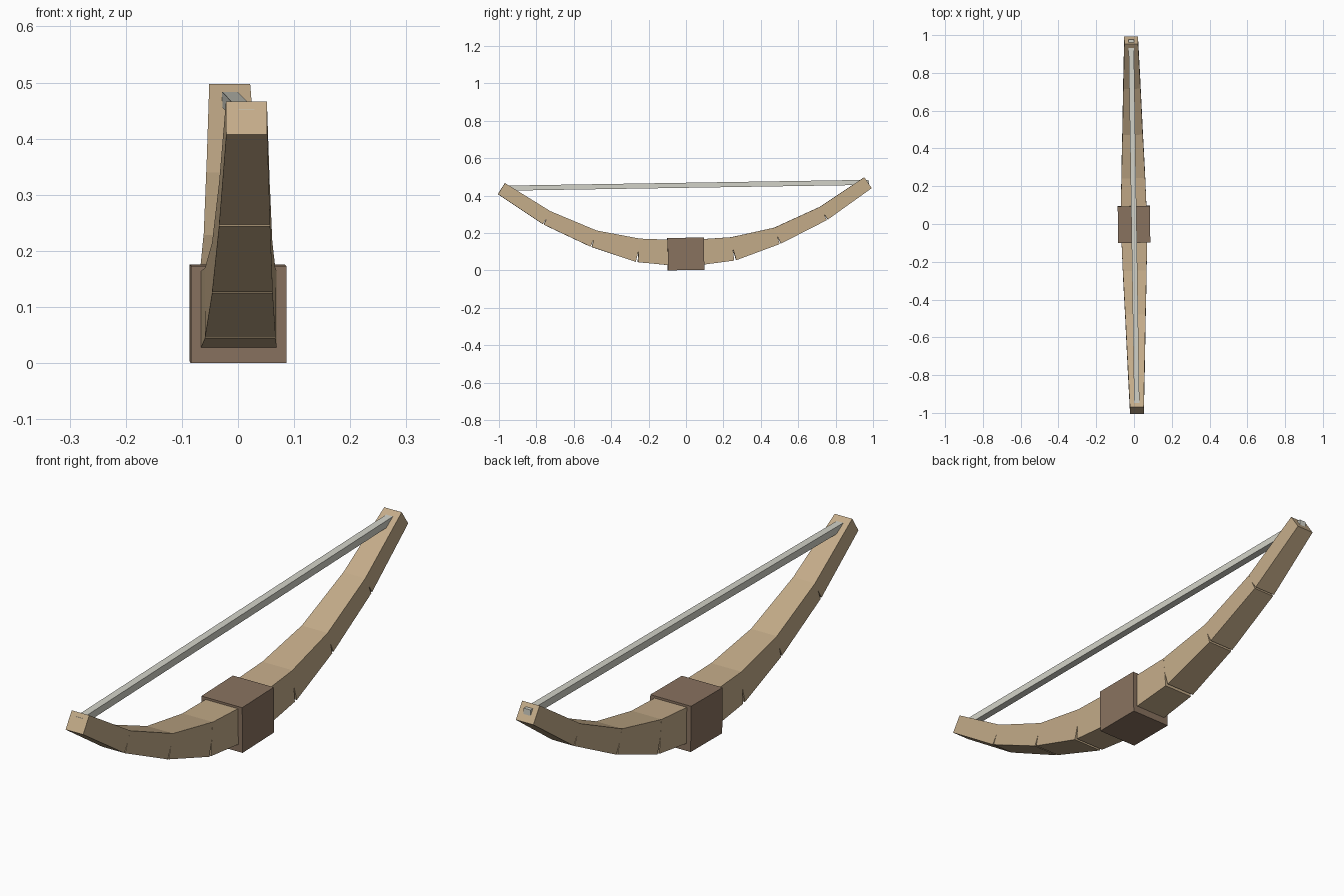
import bpy, bmesh
from mathutils import Matrix, Vector

if "Cube" in bpy.data.objects:
    bpy.data.objects.remove(bpy.data.objects["Cube"])

# The whole bow leans and turns very slightly
TILT = Matrix.Rotation(0.0155, 4, 'Z') @ Matrix.Rotation(0.016, 4, 'X')


def material(name, rgb):
    m = bpy.data.materials.new(name)
    m.diffuse_color = (*rgb, 1)
    m.use_nodes = True
    m.node_tree.nodes["Principled BSDF"].inputs["Base Color"].default_value = m.diffuse_color
    return m


wood = material("limb_wood", (0.55, 0.41, 0.25))
leather = material("grip_leather", (0.25, 0.17, 0.115))
cord = material("string_cord", (0.65, 0.65, 0.58))


def finish(name, bm, mat):
    bmesh.ops.recalc_face_normals(bm, faces=bm.faces[:])
    me = bpy.data.meshes.new(name)
    bm.to_mesh(me)
    bm.free()
    me.materials.append(mat)
    ob = bpy.data.objects.new(name, me)
    bpy.context.collection.objects.link(ob)
    ob.matrix_world = TILT
    return ob


def box(name, centre, size, mat):
    bm = bmesh.new()
    bmesh.ops.create_cube(bm, size=1, matrix=Matrix.Translation(centre) @ Matrix.Diagonal((*size, 1)))
    return finish(name, bm, mat)


# Limb stations: y, z of centreline, half thickness, half width
stations = [(0, 0.09, 0.071, 0.070), (0.252, 0.111, 0.063, 0.063),
            (0.49, 0.177, 0.046, 0.054), (0.74, 0.293, 0.040, 0.0455),
            (0.98, 0.453, 0.035, 0.0365)]


def limb(name, side):
    # Straight tapered blocks with square ends, leaving wedge gaps underneath
    bm = bmesh.new()
    for a, b in zip(stations, stations[1:]):
        d = Vector((0, b[0] - a[0], b[1] - a[1])).normalized()
        n = Vector((0, -d.z, d.y))
        rings = []
        for y, z, h, w in (a, b):
            ring = []
            for sx, sn in ((-1, -1), (1, -1), (1, 1), (-1, 1)):
                p = Vector((sx * w, y, z)) + n * h * sn
                ring.append(bm.verts.new((p.x, p.y * side, p.z)))
            rings.append(ring)
            bm.faces.new(ring)
        for i in range(4):
            j = (i + 1) % 4
            bm.faces.new((rings[0][i], rings[0][j], rings[1][j], rings[1][i]))
    return finish(name, bm, wood)


limb("back_limb", 1)
limb("front_limb", -1)

# Grip block around the middle
box("grip", (0, 0, 0.088), (0.170, 0.194, 0.173), leather)

# String running straight between the tips, poking slightly through the ends
box("bow_string", (0, 0.007, 0.455), (0.028, 1.955, 0.027), cord)
